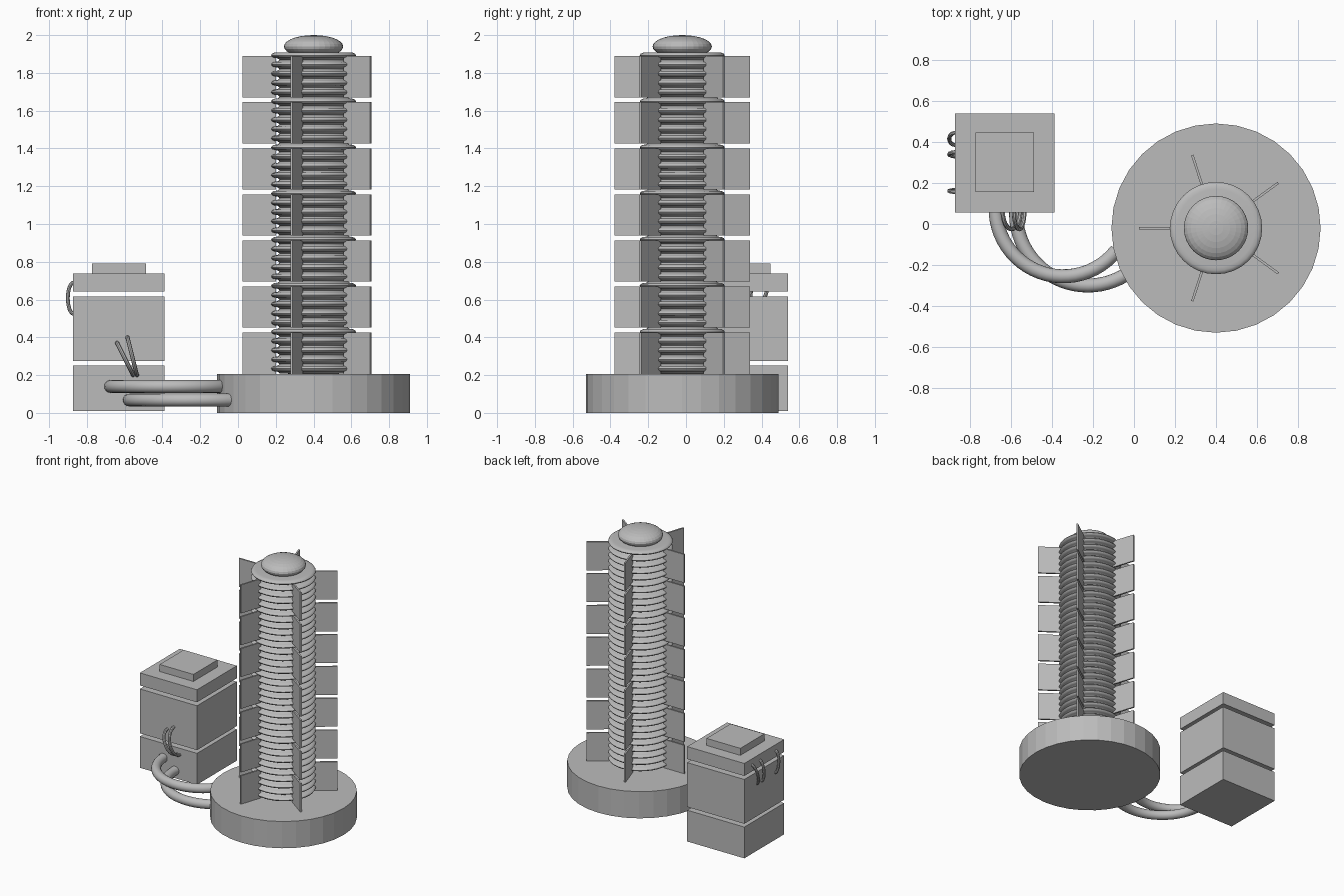
import bpy, bmesh, math
from mathutils import Matrix, Vector

if "Cube" in bpy.data.objects:
    bpy.data.objects.remove(bpy.data.objects["Cube"])

grey = bpy.data.materials.new("plain_grey")
grey.diffuse_color = (0.5, 0.5, 0.5, 1)
grey.use_nodes = True
grey.node_tree.nodes["Principled BSDF"].inputs["Base Color"].default_value = grey.diffuse_color
CX, CY = 0.40, -0.02            # tower axis


def add_object(name, bm, smooth=None):
    bmesh.ops.recalc_face_normals(bm, faces=bm.faces[:])
    mesh = bpy.data.meshes.new(name)
    bm.to_mesh(mesh)
    bm.free()
    ob = bpy.data.objects.new(name, mesh)
    bpy.context.collection.objects.link(ob)
    mesh.materials.append(grey)
    if smooth:
        bpy.context.view_layer.objects.active = ob
        ob.select_set(True)
        bpy.ops.object.shade_smooth_by_angle(angle=math.radians(smooth))
        ob.select_set(False)
    return ob


def box(name, x0, x1, y0, y1, z0, z1):
    bm = bmesh.new()
    bmesh.ops.create_cube(bm, size=1, matrix=Matrix.Translation(
        ((x0 + x1) / 2, (y0 + y1) / 2, (z0 + z1) / 2))
        @ Matrix.Diagonal((x1 - x0, y1 - y0, z1 - z0, 1)))
    return add_object(name, bm)


def lathe(name, profile, steps=32, smooth=None):
    """Spin an (r, z) profile around the tower axis."""
    bm = bmesh.new()
    verts = [bm.verts.new((CX + r, CY, z)) for r, z in profile]
    edges = [bm.edges.new(p) for p in zip(verts, verts[1:])]
    bmesh.ops.spin(bm, geom=verts + edges, cent=(CX, CY, 0), axis=(0, 0, 1),
                   angle=math.tau, steps=steps)
    bmesh.ops.remove_doubles(bm, verts=bm.verts[:], dist=1e-5)
    return add_object(name, bm, smooth)


def tube(name, path, radius, sides=12):
    """Sweep a circle along a path of points."""
    bm = bmesh.new()
    pts = [Vector(p) for p in path]
    normal = (pts[1] - pts[0]).cross(pts[-1] - pts[0]).normalized()
    rings = []
    for i, p in enumerate(pts):
        t = (pts[min(i + 1, len(pts) - 1)] - pts[max(i - 1, 0)]).normalized()
        side = normal.cross(t)
        rings.append([bm.verts.new(p + radius * (
            math.cos(k * math.tau / sides) * normal
            + math.sin(k * math.tau / sides) * side)) for k in range(sides)])
    for a, b in zip(rings, rings[1:]):
        for k in range(sides):
            j = (k + 1) % sides
            bm.faces.new((a[k], a[j], b[j], b[k]))
    bm.faces.new(rings[0])
    bm.faces.new(rings[-1])
    return add_object(name, bm, 40)


def loop(name, a, b, bulge, radius):
    """Half-elliptical wire from a to b, swelling out by the bulge vector."""
    a, b, bulge = Vector(a), Vector(b), Vector(bulge)
    mid, half = (a + b) / 2, (a - b) / 2
    tube(name, [mid + half * math.cos(t) + bulge * math.sin(t)
                for t in (math.pi * i / 16 for i in range(17))], radius, 8)


# round base
lathe("base", [(0, 0), (0.51, 0), (0.51, 0.205), (0, 0.205)])

# ribbed core: 35 stacked rounded ribs
profile = [(0, 0.2)]
pitch, ribs = 0.0488, 35
for i in range(ribs):
    zc = 0.234 + i * pitch
    profile.append((0.18, zc - pitch / 2))
    for k in range(7):
        a = -math.pi / 2 + math.pi * k / 6
        profile.append((0.19 + 0.035 * math.cos(a), zc + 0.016 * math.sin(a)))
profile.append((0, profile[-1][1]))
lathe("ribbed_core", profile, 32, 40)

# flattened dome cap
lathe("dome_cap", [(0.157 * math.cos(a), 1.94 + 0.06 * math.sin(a))
                   for a in (-math.pi / 2 + math.pi * k / 14 for k in range(15))], 32)

# seven tiers of five radial fins
for tier in range(7):
    z0 = 0.207 + tier * 0.244
    for k in range(5):
        bm = bmesh.new()
        bmesh.ops.create_cube(bm, size=1, matrix=Matrix.Translation((CX, CY, z0 + 0.109))
                              @ Matrix.Rotation(math.pi + k * math.tau / 5, 4, 'Z')
                              @ Matrix.Translation((0.2875, 0, 0))
                              @ Matrix.Diagonal((0.175, 0.012, 0.218, 1)))
        add_object(f"fin_{tier}_{k}", bm)

# stacked cabinet
for name, z0, z1 in (("cabinet_lower", 0.01, 0.25), ("cabinet_middle", 0.275, 0.615),
                     ("cabinet_top", 0.642, 0.738)):
    box(name, -0.873, -0.388, 0.057, 0.54, z0, z1)
box("cabinet_lid", -0.774, -0.487, 0.155, 0.447, 0.735, 0.792)


# thick hoses from cabinet to base
def hose(name, cx, cy, r, z, start, end):
    angles = [math.radians(start + (end - start) * i / 24) for i in range(25)]
    tube(name, [(cx + r * math.cos(a), cy + r * math.sin(a), z) for a in angles], 0.034, 16)


hose("hose_upper", -0.345, 0.075, 0.33, 0.14, 178, 322)
hose("hose_lower", -0.225, 0.05, 0.35, 0.068, 176, 301)

# thin wire loops on the cabinet front
loop("front_wire_a", (-0.64, 0.06, 0.37), (-0.555, 0.06, 0.20), (0, -0.085, 0), 0.011)
loop("front_wire_b", (-0.585, 0.06, 0.40), (-0.535, 0.06, 0.20), (0, -0.085, 0), 0.011)

# thin wire loops on the cabinet left side
for i, (ya, yb) in enumerate(((0.445, 0.385), (0.35, 0.33), (0.157, 0.165))):
    loop(f"side_wire_{i}", (-0.87, ya, 0.69), (-0.87, yb, 0.525), (-0.031, 0, 0), 0.01)
